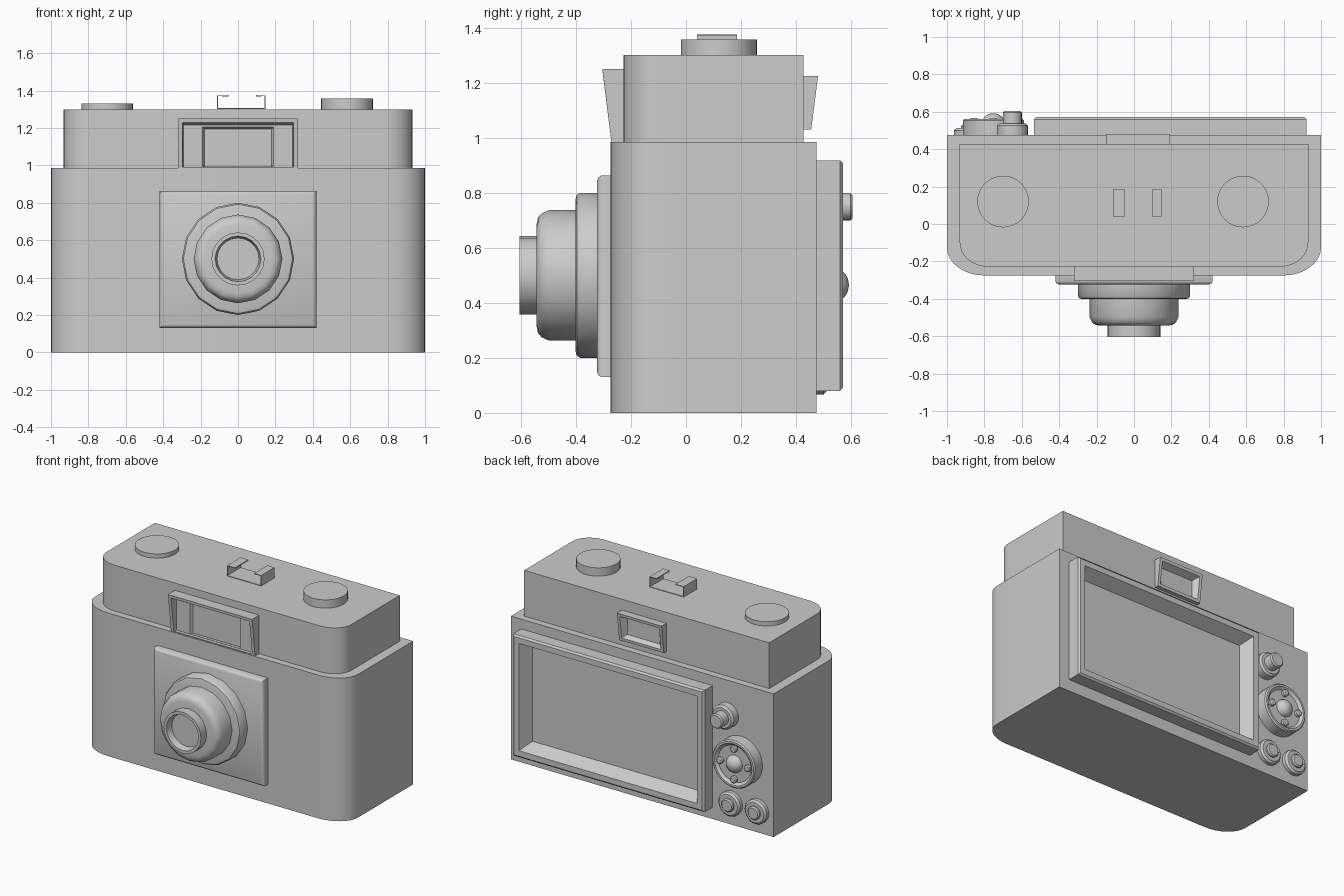
import bpy, bmesh
from math import sin, cos, pi

if "Cube" in bpy.data.objects:
    bpy.data.objects.remove(bpy.data.objects["Cube"])


def loft(name, rings, smooth=True):
    """Skin a stack of equal-length point rings and cap both ends."""
    bm = bmesh.new()
    loops = [[bm.verts.new(p) for p in ring] for ring in rings]
    n = len(loops[0])
    for a, b in zip(loops, loops[1:]):
        for i in range(n):
            j = (i + 1) % n
            bm.faces.new((a[i], a[j], b[j], b[i]))
    bm.faces.new(loops[0])
    bm.faces.new(loops[-1])
    bmesh.ops.recalc_face_normals(bm, faces=bm.faces)
    mesh = bpy.data.meshes.new(name)
    bm.to_mesh(mesh)
    bm.free()
    ob = bpy.data.objects.new(name, mesh)
    bpy.context.collection.objects.link(ob)
    if smooth:
        bpy.ops.object.select_all(action='DESELECT')
        bpy.context.view_layer.objects.active = ob
        ob.select_set(True)
        bpy.ops.object.shade_smooth_by_angle(angle=0.6)
    return ob


def shell(name, w, y0, y1, rx, ry, z0, z1):
    """Box with rounded front corners."""
    arc = [(w - rx + rx * sin(t * pi / 16), y0 + ry - ry * cos(t * pi / 16)) for t in range(9)]
    pts = arc + [(w, y1), (-w, y1)] + [(-x, y) for x, y in reversed(arc)]
    return loft(name, [[(x, y, z) for x, y in pts] for z in (z0, z1)])


def turned(name, cx, cz, profile, sides=24):
    """Round part about the y axis; profile is (radius, y)."""
    return loft(name, [[(cx + r * cos(2 * pi * i / sides), y, cz + r * sin(2 * pi * i / sides))
                        for i in range(sides)] for r, y in profile])


def knob(name, cx, cy, r, z0, z1, sides=32):
    return loft(name, [[(cx + r * cos(2 * pi * i / sides), cy + r * sin(2 * pi * i / sides), z)
                        for i in range(sides)] for z in (z0, z1)])


def rect(x0, x1, z0, z1, yb, yt=None):
    """Upright rectangle, optionally tilted (y at bottom, y at top)."""
    yt = yb if yt is None else yt
    return [(x0, yb, z0), (x1, yb, z0), (x1, yt, z1), (x0, yt, z1)]


# Body and top housing
shell("body", 1.0, -0.275, 0.475, 0.2, 0.15, 0, 0.985)
shell("top_housing", 0.932, -0.228, 0.427, 0.15, 0.13, 0.98, 1.30)

# Top knobs
knob("left_knob", -0.70, 0.12, 0.138, 1.29, 1.33)
knob("shutter_knob", 0.583, 0.12, 0.138, 1.29, 1.357)

# Accessory shoe: folded sheet with two lips
prof = [(-0.05, 1.372), (-0.11, 1.372), (-0.11, 1.304), (0.145, 1.304), (0.145, 1.372), (0.095, 1.372)]
mesh = bpy.data.meshes.new("accessory_shoe")
mesh.from_pydata([(x, y, z) for y in (0.04, 0.185) for x, z in prof], [],
                 [(i, i + 1, i + 7, i + 6) for i in range(5)])
shoe = bpy.data.objects.new("accessory_shoe", mesh)
bpy.context.collection.objects.link(shoe)
sol = shoe.modifiers.new("thickness", 'SOLIDIFY')
sol.thickness = 0.006
sol.offset = 0

# Front finder window, tilted and stepped inwards
loft("front_finder", [
    rect(-0.32, 0.32, 0.983, 1.25, -0.22),
    rect(-0.32, 0.32, 0.983, 1.25, -0.271, -0.304),
    rect(-0.298, 0.298, 0.992, 1.23, -0.272, -0.302),
    rect(-0.292, 0.292, 0.992, 1.215, -0.25),
    rect(-0.19, 0.19, 0.994, 1.205, -0.25),
    rect(-0.18, 0.18, 0.994, 1.195, -0.231)], smooth=False)

# Rear eyepiece
loft("eyepiece", [
    rect(-0.15, 0.19, 1.03, 1.225, 0.42),
    rect(-0.15, 0.19, 1.03, 1.225, 0.455, 0.48),
    rect(-0.13, 0.17, 1.05, 1.205, 0.457, 0.477),
    rect(-0.105, 0.145, 1.07, 1.185, 0.43)], smooth=False)

# Lens plate and barrel
loft("lens_plate", [rect(-0.42 + d, 0.42 - d, 0.13 + d, 0.863 - d, y)
                    for d, y in ((0, -0.265), (0, -0.307), (0.006, -0.317), (0.018, -0.323))])
turned("lens_ring", 0, 0.5, [(0.30, -0.31), (0.30, -0.385), (0.292, -0.397), (0.275, -0.402)], 16)
turned("lens_barrel", 0, 0.5, [(0.237, -0.39), (0.237, -0.498), (0.225, -0.525),
                               (0.21, -0.538), (0.185, -0.543)], 16)
turned("lens_tube", 0, 0.5, [(0.142, -0.53), (0.142, -0.605), (0.122, -0.605), (0.112, -0.56)], 20)

# Rear screen: raised frame with sloped recess
loft("screen_frame", [rect(-0.535 + d, 0.922 - d, 0.08 + d, 0.918 - d, y)
                      for d, y in ((0, 0.465), (0, 0.56), (0.012, 0.571), (0.05, 0.571), (0.095, 0.487))],
     smooth=False)

# Rear controls: (name, x, z, cap radius, base top, cap top)
for name, x, z, r, yb, yc in (("zoom_button", -0.65, 0.75, 0.05, 0.538, 0.605),
                              ("menu_button", -0.68, 0.15, 0.045, 0.512, 0.53),
                              ("play_button", -0.88, 0.15, 0.045, 0.512, 0.53)):
    turned(name + "_base", x, z, [(0.083, 0.465), (0.083, yb - 0.012), (0.07, yb)])
    turned(name, x, z, [(r, 0.47), (r, yc - 0.008), (r - 0.008, yc)])

# Control dial with centre dome and four small buttons
turned("control_dial", -0.752, 0.465, [(0.163, 0.465), (0.163, 0.553), (0.155, 0.561),
                                       (0.142, 0.561), (0.125, 0.545)], 32)
turned("dial_dome", -0.752, 0.465, [(0.06 * cos(t), 0.54 + 0.052 * sin(t))
                                    for t in (0, 0.3, 0.6, 0.9, 1.2, 1.5)])
for i in range(4):
    turned(f"dial_button_{i + 1}", -0.752 + 0.105 * cos(i * pi / 2), 0.465 + 0.105 * sin(i * pi / 2),
           [(0.023, 0.54), (0.023, 0.562), (0.016, 0.567)], 12)
